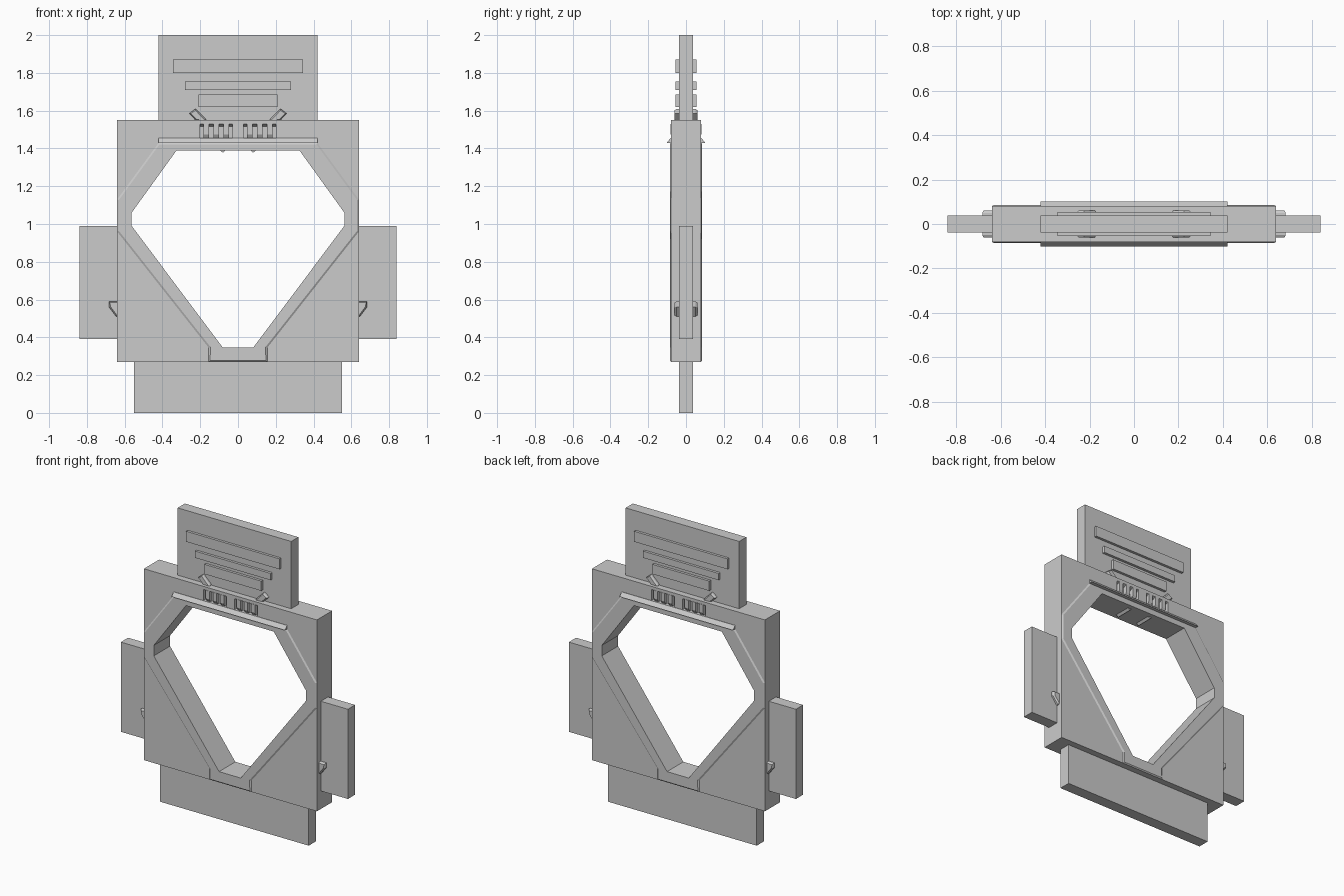
import bpy
import bmesh
from mathutils import Vector

cube = bpy.data.objects.get("Cube")
if cube:
    bpy.data.objects.remove(cube, do_unlink=True)


def prism(name, pts, lo, hi, axis="y", lip=0.0, rise=0.0):
    """Extrude a profile (x,z along y, or y,z along x); lip/rise add a chamfered raised cap."""
    def place(p, d):
        return Vector((p[0], d, p[1])) if axis == "y" else Vector((d, p[0], p[1]))
    bm = bmesh.new()
    start = [bm.verts.new(place(p, lo)) for p in pts]
    end = [bm.verts.new(place(p, hi)) for p in pts]
    n = len(pts)
    caps = [bm.faces.new(start), bm.faces.new(end[::-1])]
    for i in range(n):
        j = (i + 1) % n
        bm.faces.new((start[i], end[i], end[j], start[j]))
    bmesh.ops.recalc_face_normals(bm, faces=bm.faces)
    if lip:
        for cap in caps:
            bmesh.ops.inset_region(bm, faces=[cap], thickness=lip, depth=rise)
    mesh = bpy.data.meshes.new(name)
    bm.to_mesh(mesh)
    bm.free()
    obj = bpy.data.objects.new(name, mesh)
    bpy.context.scene.collection.objects.link(obj)
    return obj


def slab(name, x0, x1, z0, z1, depth):
    return prism(name, [(x0, z0), (x1, z0), (x1, z1), (x0, z1)], -depth, depth)


def flip(pts):
    return [(-a, b) for a, b in pts]


def symmetric(half):
    return half + flip(half)[::-1]


def cut(obj, cutter):
    mod = obj.modifiers.new("opening", "BOOLEAN")
    mod.operation = "DIFFERENCE"
    mod.solver = "EXACT"
    mod.object = cutter
    bpy.context.view_layer.objects.active = obj
    bpy.ops.object.modifier_apply(modifier=mod.name)


BODY = 0.08
PLATE = 0.038

# Main square body and the raised rim around its opening
body = slab("body", -0.64, 0.64, 0.27, 1.55, BODY)
rim = prism("opening_rim", symmetric([(0.155, 0.27), (0.155, 0.345), (0.64, 0.96),
                                      (0.64, 1.13), (0.42, 1.43)]),
            -BODY, BODY, lip=0.01, rise=0.006)
opening = prism("opening_cutter", symmetric([(0.08, 0.345), (0.563, 0.99),
                                             (0.563, 1.06), (0.325, 1.39)]), -0.3, 0.3)
cut(body, opening)
cut(rim, opening)
bpy.data.objects.remove(opening, do_unlink=True)

# Recessed pockets above the ledge, on both faces
pocket = [(0.1, 1.455), (0.055, 1.455), (0.055, 1.515), (0.1, 1.54)]
for profile in (pocket, flip(pocket)):
    for x0, x1 in ((-0.2, -0.03), (0.03, 0.2)):
        cutter = prism("pocket_cutter", profile, x0, x1, "x")
        cut(body, cutter)
        bpy.data.objects.remove(cutter, do_unlink=True)

# Wedge ledge and pocket ribs, front and back
ledge = [(0.07, 1.43), (0.102, 1.43), (0.082, 1.455), (0.07, 1.455)]
rib = [(0.05, 1.455), (0.07, 1.455), (0.082, 1.475), (0.082, 1.53), (0.05, 1.53)]
for face, mirror in (("front", flip), ("back", list)):
    prism(face + "_ledge", mirror(ledge), -0.42, 0.42, "x")
    for side, s in (("left", 1), ("right", -1)):
        for i in range(3):
            x = s * (0.062 + 0.053 * i)
            prism(f"{face}_{side}_rib_{i + 1}", mirror(rib), x - 0.014, x + 0.014, "x")

# Plates standing out of the body edges
slab("top_plate", -0.42, 0.42, 1.54, 2.0, PLATE)
slab("bottom_plate", -0.55, 0.55, 0, 0.28, PLATE)
for i, (half, z0, z1) in enumerate(((0.345, 1.80, 1.87), (0.28, 1.71, 1.755),
                                    (0.21, 1.62, 1.685))):
    slab(f"top_bar_{i + 1}", -half, half, z0, z1, 0.055)

# Side plates, clips and small notches under the opening's top edge
side_clip = [(0.63, 0.51), (0.645, 0.51), (0.683, 0.56), (0.683, 0.59), (0.63, 0.59)]
top_clip = [(0.17, 1.545), (0.22, 1.545), (0.258, 1.585), (0.225, 1.61), (0.17, 1.555)]
notch = [(0.06, 1.395), (0.08, 1.377), (0.10, 1.395)]
for side, mirror, s in (("left", list, 1), ("right", flip, -1)):
    slab(side + "_plate", s * 0.63, s * 0.84, 0.39, 0.99, PLATE)
    prism(side + "_side_clip", mirror(side_clip), -0.05, 0.05, lip=0.008, rise=0.01)
    prism(side + "_top_clip", mirror(top_clip), -0.05, 0.05, lip=0.008, rise=0.01)
    prism(side + "_notch", mirror(notch), -0.055, 0.055)
